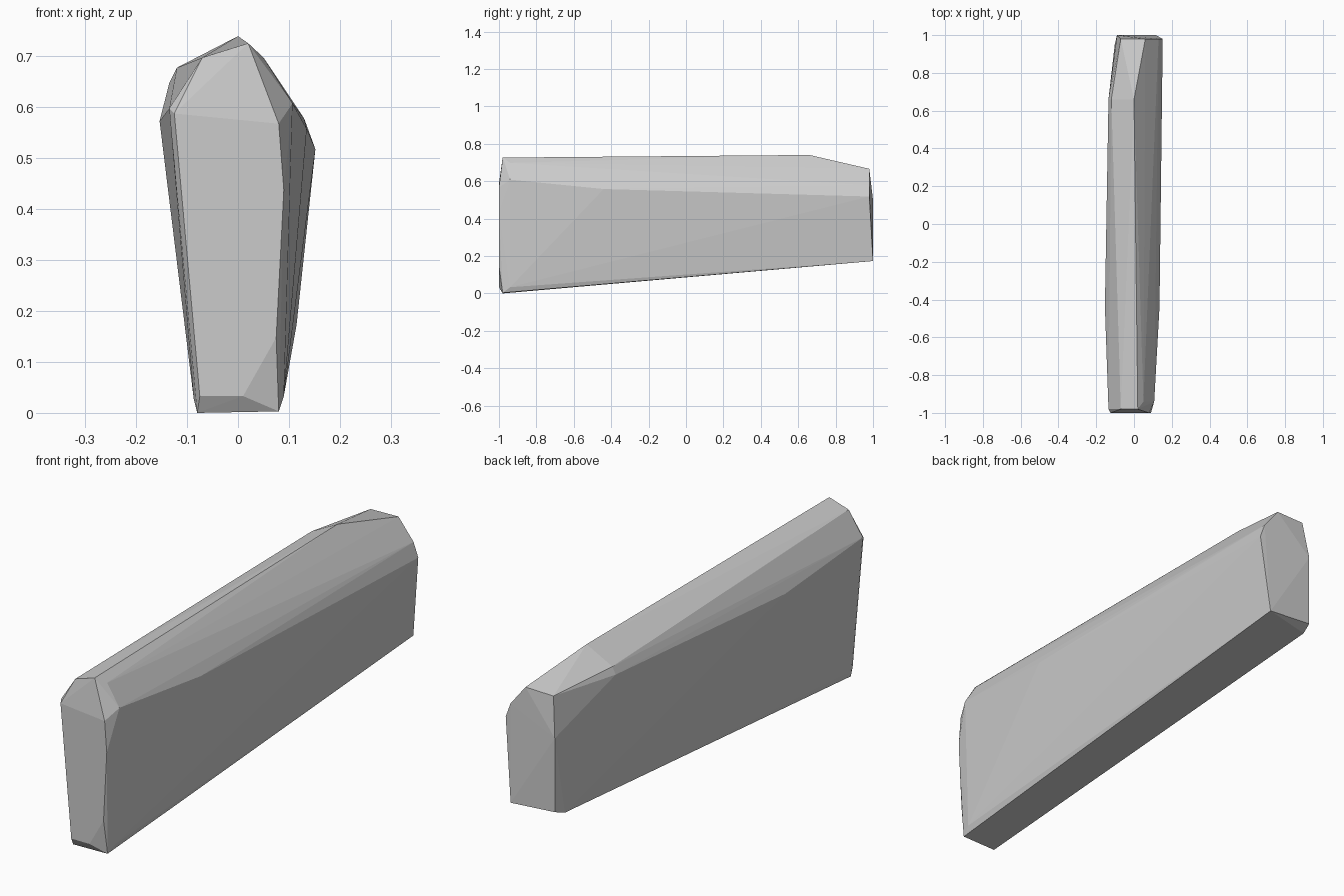
import bpy, bmesh

if "Cube" in bpy.data.objects:
    bpy.data.objects.remove(bpy.data.objects["Cube"])

# Cross-section stations of the faceted slab: y, then (x, z) points
stations = [
    # front cap
    (-1.00, [(-0.075, 0.035), (0.01, 0.035), (0.075, 0.15), (0.09, 0.44),
             (0.08, 0.57), (-0.125, 0.59)]),
    (-0.98, [(-0.08, 0.002), (0.08, 0.005), (-0.135, 0.60), (-0.07, 0.70), (0.02, 0.728)]),
    (-0.94, [(0.09, 0.035), (0.107, 0.61), (0.05, 0.70), (-0.087, 0.03)]),
    # widest middle
    (-0.44, [(-0.154, 0.575), (0.135, 0.56)]),
    # top break
    (0.66, [(0.0, 0.742), (-0.135, 0.65), (-0.12, 0.68), (-0.07, 0.705)]),
    # back cap
    (0.98, [(0.152, 0.52), (0.06, 0.668), (-0.07, 0.665), (0.13, 0.58)]),
    (1.00, [(0.115, 0.175), (-0.09, 0.19), (-0.09, 0.50)]),
    (0.95, [(-0.102, 0.172)]),
]

bm = bmesh.new()
for y, pts in stations:
    for x, z in pts:
        bm.verts.new((x, y, max(z, 0.0)))
res = bmesh.ops.convex_hull(bm, input=bm.verts[:])
loose = [v for v in bm.verts if not v.link_faces]
bmesh.ops.delete(bm, geom=loose, context='VERTS')
bmesh.ops.recalc_face_normals(bm, faces=bm.faces[:])
# rest the lowest point on the ground
low = min(v.co.z for v in bm.verts)
for v in bm.verts:
    v.co.z -= low

mesh = bpy.data.meshes.new("stone_slab")
bm.to_mesh(mesh)
bm.free()
slab = bpy.data.objects.new("stone_slab", mesh)
bpy.context.collection.objects.link(slab)

# Plain grey stone
mat = bpy.data.materials.new("light_grey")
mat.diffuse_color = (0.6, 0.6, 0.6, 1)
mat.use_nodes = True
mat.node_tree.nodes["Principled BSDF"].inputs["Base Color"].default_value = mat.diffuse_color
mesh.materials.append(mat)
